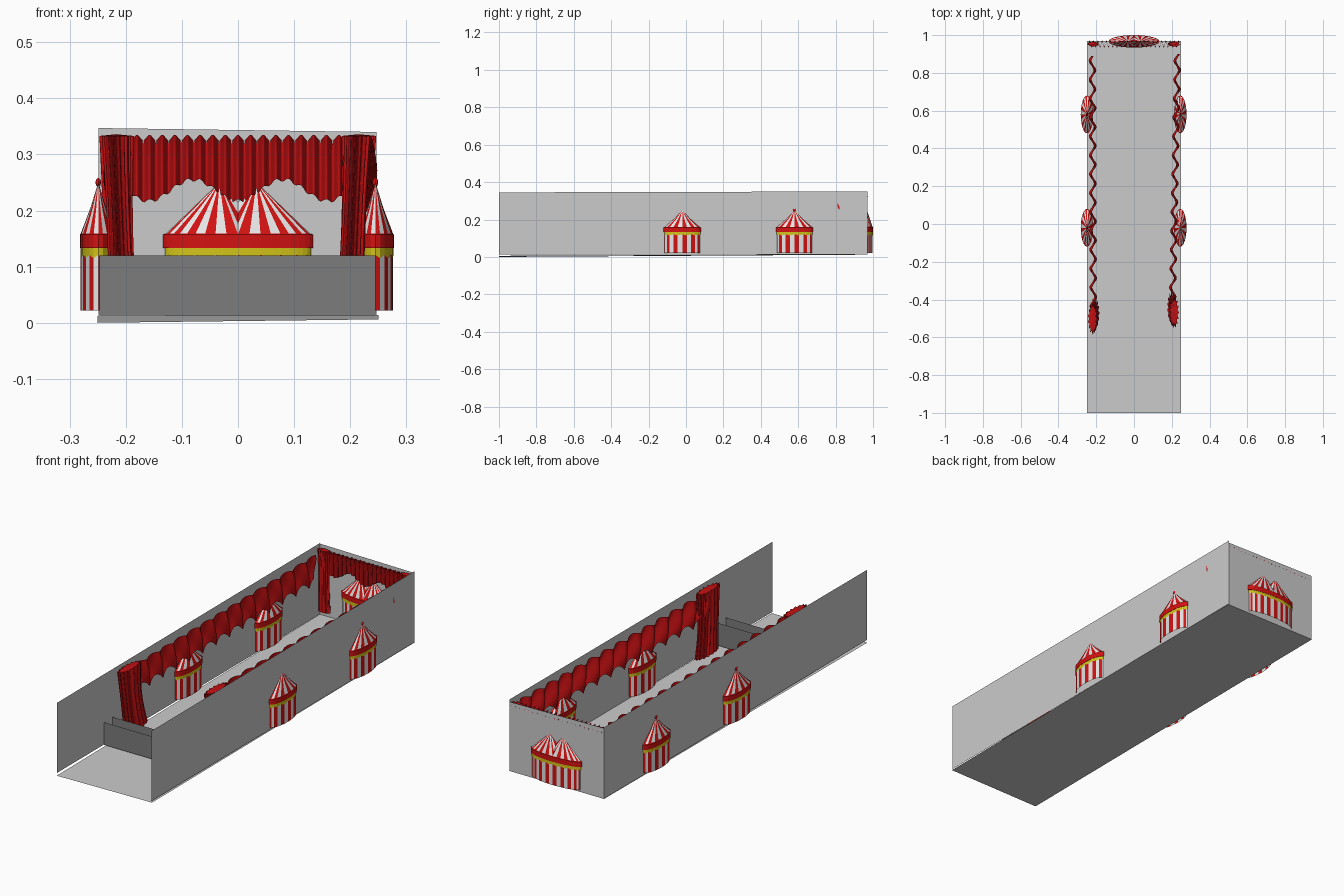
import bpy
from math import sin, cos, pi, tau

old = bpy.data.objects.get("Cube")
if old:
    bpy.data.objects.remove(old)


def material(name, rgb):
    m = bpy.data.materials.new(name)
    m.use_nodes = True
    m.diffuse_color = (*rgb, 1)
    m.node_tree.nodes["Principled BSDF"].inputs["Base Color"].default_value = (*rgb, 1)
    return m


RED = material("tent red", (0.65, 0.006, 0.006))
WHITE = material("tent white", (0.8, 0.8, 0.8))
YELLOW = material("trim yellow", (0.66, 0.55, 0.01))
CLOTH = material("curtain red", (0.56, 0.005, 0.006))
WALL = material("wall grey", (0.6, 0.6, 0.6))
PANEL = material("counter grey", (0.2, 0.2, 0.2))


def build(name, verts, faces, mats, indices=None, smooth=False):
    me = bpy.data.meshes.new(name)
    me.from_pydata(verts, [], faces)
    for m in mats:
        me.materials.append(m)
    for i, p in enumerate(me.polygons):
        p.material_index = indices[i] if indices else 0
        p.use_smooth = smooth
    me.update()
    ob = bpy.data.objects.new(name, me)
    bpy.context.collection.objects.link(ob)
    return ob


def grid(name, nu, nv, point, mat):
    """Smooth sheet from a function of u and v, each running 0 to 1."""
    verts = [point(i / nu, j / nv) for j in range(nv + 1) for i in range(nu + 1)]
    w = nu + 1
    faces = [(j * w + i, j * w + i + 1, (j + 1) * w + i + 1, (j + 1) * w + i)
             for j in range(nv) for i in range(nu)]
    return build(name, verts, faces, [mat], smooth=True)


# Room shell: floor, walls and two low counters
build("floor", [(-.25, -1, 0), (.25, -1, .006), (.25, .97, .014), (-.25, .97, .012)],
      [(0, 1, 2, 3)], [WALL])
for side, x in (("right", -.249), ("left", .247)):
    build(side + "_wall", [(x, -1, .013), (x, .97, .013), (x, .97, .35), (x, -1, .345)],
          [(0, 1, 2, 3)], [WALL])
build("back_wall", [(-.249, .97, .012), (.247, .97, .012), (.247, .97, .34), (-.249, .97, .347)],
      [(0, 1, 2, 3)], [WALL])
for name, y in (("front_counter", -.65), ("rear_counter", -.585)):
    build(name, [(-.247, y, .013), (.245, y, .013), (.245, y, .12), (-.247, y, .12)],
          [(0, 1, 2, 3)], [PANEL])


# Tents: flattened drum, trim, band and striped roof
def tent(name, cx, cy, rx, ry, n, twin=False, finial=True):
    def ring(s, z, shift=0):
        return [(cx + rx * s * cos(tau * i / n + shift), cy + ry * s * sin(tau * i / n + shift), z)
                for i in range(n)]

    def loft(part, rings, mats, rule):
        m = len(rings[0])
        faces, idx = [], []
        for j in range(len(rings) - 1):
            for i in range(m):
                k = (i + 1) % m
                faces.append((j * m + i, j * m + k, (j + 1) * m + k, (j + 1) * m + i))
                idx.append(rule(i))
        return build(name + part, sum(rings, []), faces, mats, idx)

    loft("_body", [ring(.95, .022), ring(.95, .125)], [RED, WHITE], lambda i: i % 2)

    # Scalloped trim below the band
    hem = [(x, y, z - .006 * (i % 2)) for i, (x, y, z) in enumerate(ring(.97, .121))]
    loft("_trim", [hem, ring(.97, .135)], [YELLOW], lambda i: 0)
    loft("_band", [ring(.96, .133), ring(1, .133), ring(1, .157), ring(.95, .159)],
         [RED], lambda i: 0)

    base = ring(.97, .157)
    if not twin:
        loft("_roof", [base, ring(.42, .205), ring(.02, .248)], [RED, WHITE], lambda i: i % 2)
    else:
        # Two peaks meeting in a valley across the middle
        for side in (1, -1):
            q = n // 2
            rim = [(cx + side * rx * .97 * cos(pi * (i / q - .5)),
                    cy + ry * .97 * sin(pi * (i / q - .5)), .157) for i in range(q + 1)]
            front, back, mid = rim[0], rim[-1], (cx, cy, .215)

            def mix(a, b, t):
                return tuple(p + (r - p) * t for p, r in zip(a, b))
            rim += [mix(back, mid, t / 3) for t in (1, 2, 3)]
            rim += [mix(mid, front, t / 3) for t in (1, 2)]
            c = len(rim)
            build(name + ("_left_roof" if side > 0 else "_right_roof"),
                  rim + [(cx + side * .033, cy, .25)],
                  [(i, (i + 1) % c, c) for i in range(c)], [RED, WHITE],
                  [i % 2 for i in range(c)])
    if finial:
        bpy.ops.mesh.primitive_uv_sphere_add(segments=12, ring_count=8, radius=.008,
                                             location=(cx, cy, .25))
        ob = bpy.context.object
        ob.name = name + "_finial"
        ob.scale.x = .6
        ob.data.materials.append(RED)


for side, x in (("right", -.249), ("left", .245)):
    for place, y in (("front", -.02), ("rear", .58)):
        tent(f"{side}_{place}_tent", x, y, .033, .1, 24,
             finial=(side, place) != ("left", "front"))
tent("back_tent", 0, .967, .134, .033, 40, twin=True, finial=False)


# Side drapes: long puffed swags along both walls
def drape(name, x_front, x_rear, y0, y1):
    def point(u, v):
        y = y0 + (y1 - y0) * u
        a = tau * y / .1
        low = .205 + .016 * cos(a)
        high = .328 + .006 * cos(a + 1)
        x = x_front + (x_rear - x_front) * u
        x += (.008 + .012 * sin(pi * v)) * sin(a + 1.4 * v)
        return x, y, low + (high - low) * v
    grid(name, 220, 10, point, CLOTH)


drape("right_drape", -.215, -.22, -.5, .89)
drape("left_drape", .203, .23, -.47, .9)


# Gathered curtains: pleated bundles with closed cross-section
def curtain(name, x0, x1, y0, y1, rx, ry, pleats):
    def point(u, v):
        a = tau * u
        s = (1 + .16 * cos(pleats * a)) * (1 - .12 * sin(pi * v))
        x = x0 + (x1 - x0) * v
        y = y0 + (y1 - y0) * v * v
        return x + rx * s * cos(a), y + ry * s * sin(a), .04 + .293 * (1 - v)
    grid(name, pleats * 10, 10, point, CLOTH)
    # Gathered cap on top
    grid(name + "_top", pleats * 10, 1,
         lambda u, v: (x0 + (point(u, 0)[0] - x0) * v, y0 + (point(u, 0)[1] - y0) * v,
                       .336 - .003 * v), CLOTH)


curtain("right_front_curtain", -.219, -.207, -.502, -.47, .021, .072, 15)
curtain("left_front_curtain", .213, .2, -.468, -.44, .021, .072, 15)
curtain("right_back_curtain", -.217, -.213, .952, .952, .027, .012, 11)
curtain("left_back_curtain", .215, .207, .952, .952, .027, .012, 11)


# Back valance: fine pleats with a swagged hem
def valance(u, v):
    x = -.243 + .484 * u
    a = tau * x / .0225
    low = .236 - .019 * cos(tau * x / .16) + .003 * cos(a)
    high = .33 + .005 * cos(a)
    y = .953 - (.011 + .008 * v ** 4) * cos(a)
    return x, y, low + (high - low) * v


grid("back_valance", 264, 10, valance, CLOTH)
